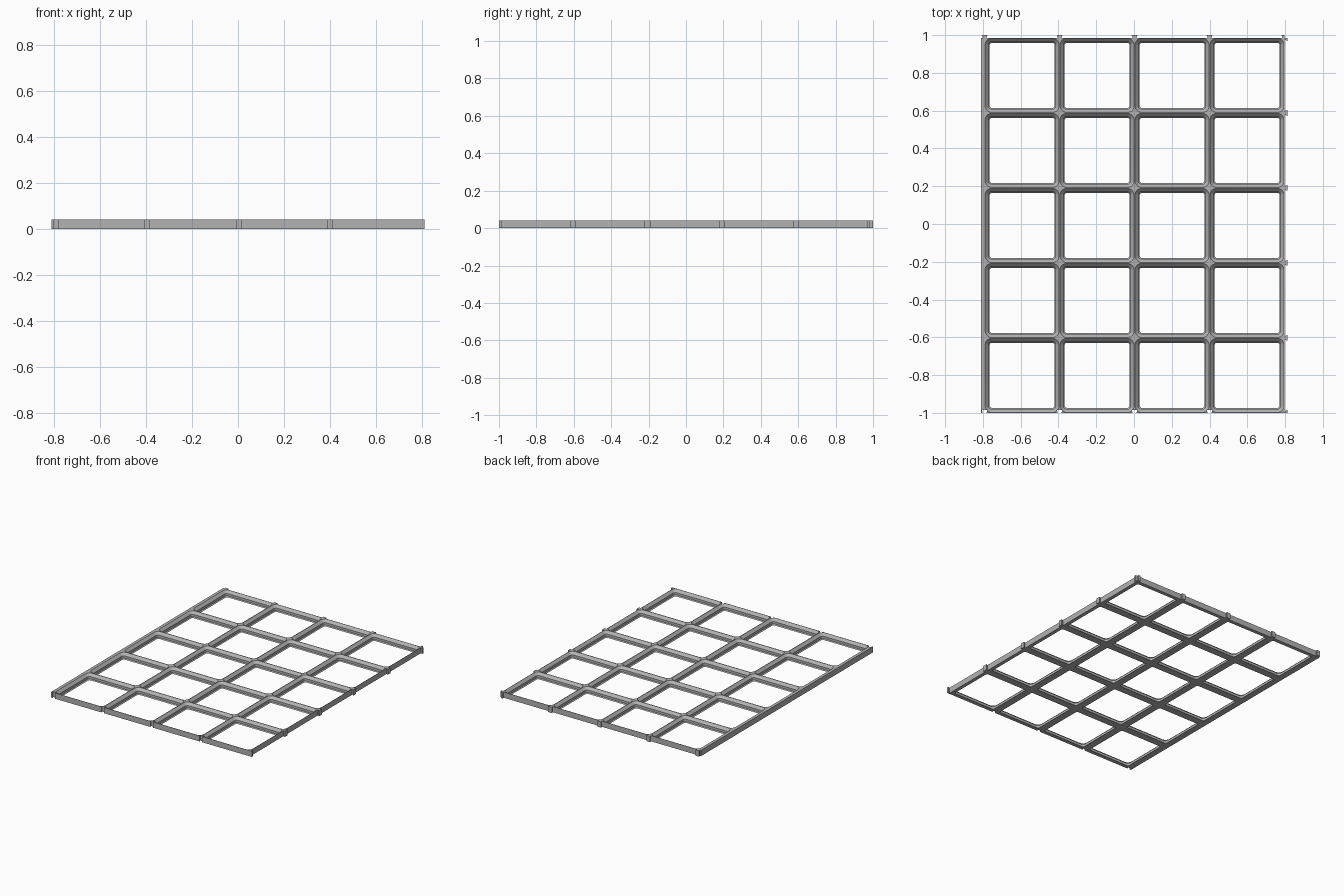
import bpy, bmesh, math

if "Cube" in bpy.data.objects:
    bpy.data.objects.remove(bpy.data.objects["Cube"])

P = 0.397                      # cell pitch
H = 0.0418                     # plate height
NX, NY = 4, 5
X0, Y0 = -0.791, -1.0          # corner of the cell grid
X1, Y1 = X0 + NX * P, Y0 + NY * P
PAD = -0.811                   # outer face of the solid left rail
D = 0.0145                     # connector depth
NECK, TIP = 0.010, 0.015       # connector half widths
SEG = 8

grey = bpy.data.materials.new("light grey")
grey.diffuse_color = (0.45, 0.45, 0.45, 1)
grey.use_nodes = True
grey.node_tree.nodes["Principled BSDF"].inputs["Base Color"].default_value = grey.diffuse_color


def make_object(name, bm):
    bmesh.ops.recalc_face_normals(bm, faces=bm.faces)
    me = bpy.data.meshes.new(name)
    bm.to_mesh(me)
    bm.free()
    ob = bpy.data.objects.new(name, me)
    me.materials.append(grey)
    bpy.context.collection.objects.link(ob)
    return ob


def ring(bm, cx, cy, z, inset, radius):
    """Rounded square loop of vertices."""
    c = P / 2 - inset - radius
    loop = []
    for q, (sx, sy) in enumerate([(1, 1), (-1, 1), (-1, -1), (1, -1)]):
        for i in range(SEG + 1):
            a = (q + i / SEG) * math.pi / 2
            loop.append(bm.verts.new((cx + sx * c + radius * math.cos(a),
                                      cy + sy * c + radius * math.sin(a), z)))
    return loop


# Outline: notched front, tongued right and back, plain left rail
outline = [(PAD, Y0)]
for i in range(NX):
    x = X0 + i * P
    outline += [(x - NECK, Y0), (x - TIP, Y0 + D), (x + TIP, Y0 + D), (x + NECK, Y0)]
outline += [(X1, Y0), (X1 + D, Y0), (X1 + D, Y0 + TIP), (X1, Y0 + NECK)]
for j in range(1, NY):
    y = Y0 + j * P
    outline += [(X1, y - NECK), (X1 + D, y - TIP), (X1 + D, y + TIP), (X1, y + NECK)]
outline += [(X1, Y1 - NECK), (X1 + D, Y1 - TIP), (X1 + D, Y1), (X1, Y1),
            (X1, Y1 + D), (X1 - TIP, Y1 + D), (X1 - NECK, Y1)]
for i in reversed(range(NX)):
    x = X0 + i * P
    outline += [(x + NECK, Y1), (x + TIP, Y1 + D), (x - TIP, Y1 + D), (x - NECK, Y1)]
outline += [(PAD, Y1)]
clean = [p for k, p in enumerate(outline) if p != outline[k - 1]]

bm = bmesh.new()
base = bm.faces.new([bm.verts.new((x, y, 0)) for x, y in clean])
up = bmesh.ops.extrude_face_region(bm, geom=[base])["geom"]
bmesh.ops.translate(bm, vec=(0, 0, H), verts=[v for v in up if isinstance(v, bmesh.types.BMVert)])
plate = make_object("grid_plate", bm)

# Stepped sockets: lower chamfer, straight wall, wide upper chamfer
profile = [(-0.01, 0.0269, 0.0109), (0, 0.0269, 0.0109), (0.0066, 0.0203, 0.0175),
           (0.0236, 0.0203, 0.0175), (H, 0.0024, 0.0354), (H + 0.01, 0.0024, 0.0354)]
bm = bmesh.new()
for i in range(NX):
    for j in range(NY):
        cx, cy = X0 + (i + 0.5) * P, Y0 + (j + 0.5) * P
        rings = [ring(bm, cx, cy, *p) for p in profile]
        for a, b in zip(rings, rings[1:]):
            for k in range(len(a)):
                m = (k + 1) % len(a)
                bm.faces.new((a[k], a[m], b[m], b[k]))
        bm.faces.new(rings[0][::-1])
        bm.faces.new(rings[-1])
cutter = make_object("socket_cutter", bm)
cutter.hide_render = True
cutter.hide_set(True)

cut = plate.modifiers.new("sockets", "BOOLEAN")
cut.operation = "DIFFERENCE"
cut.solver = "EXACT"
cut.object = cutter
bpy.context.view_layer.objects.active = plate
plate.select_set(True)
bpy.ops.object.modifier_apply(modifier=cut.name)
bpy.data.objects.remove(cutter)
bpy.ops.object.shade_smooth_by_angle(angle=math.radians(30))
